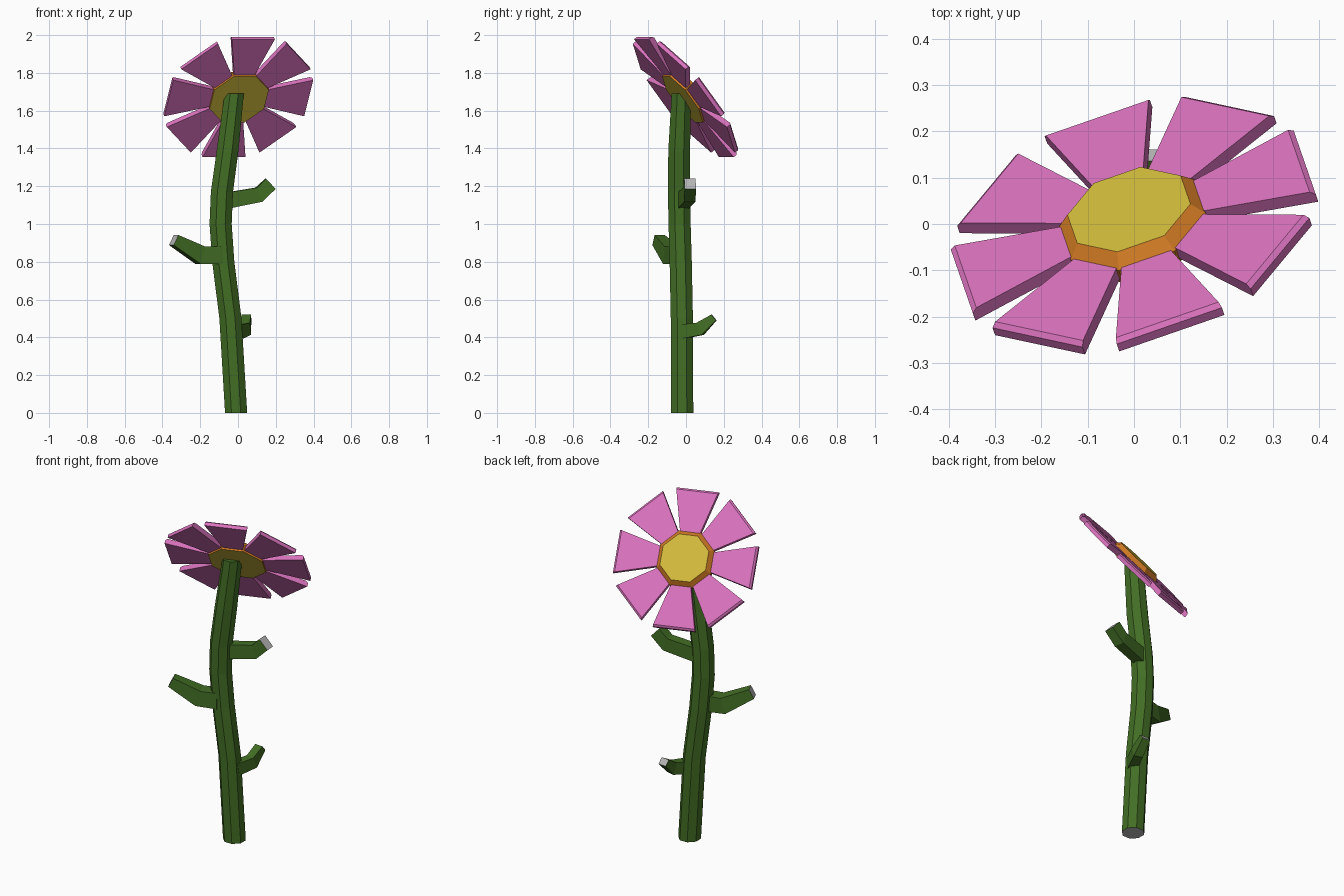
import bpy, bmesh, math
from mathutils import Vector

if "Cube" in bpy.data.objects:
    bpy.data.objects.remove(bpy.data.objects["Cube"])


def mat(name, col):
    m = bpy.data.materials.new(name)
    m.diffuse_color = (*col, 1)
    m.use_nodes = True
    m.node_tree.nodes["Principled BSDF"].inputs["Base Color"].default_value = m.diffuse_color
    return m


GREEN = mat("leaf green", (0.055, 0.155, 0.018))
GREY = mat("cut end grey", (0.48, 0.48, 0.48))
PINK = mat("petal pink", (0.70, 0.17, 0.51))
YELLOW = mat("centre yellow", (0.65, 0.50, 0.045))
ORANGE = mat("rim orange", (0.71, 0.22, 0.02))


def loft(name, rings, mats, start=0, end=0, side=0):
    """Skin a list of equal point rings, with capped ends."""
    bm = bmesh.new()
    vs = [[bm.verts.new(p) for p in r] for r in rings]
    n = len(vs[0])
    for a, b in zip(vs, vs[1:]):
        for i in range(n):
            j = (i + 1) % n
            bm.faces.new((a[i], a[j], b[j], b[i])).material_index = side
    bm.faces.new(vs[0][::-1]).material_index = start
    bm.faces.new(vs[-1]).material_index = end
    bmesh.ops.recalc_face_normals(bm, faces=bm.faces)
    me = bpy.data.meshes.new(name)
    bm.to_mesh(me)
    bm.free()
    for m in mats:
        me.materials.append(m)
    ob = bpy.data.objects.new(name, me)
    bpy.context.collection.objects.link(ob)
    return ob


# Stem: eight-sided tube along a gentle S, grey underneath
path = [(-.01, -.02, 0, .061), (-.04, -.022, .5, .061), (-.078, -.028, .8, .061),
        (-.092, -.034, 1.0, .061), (-.085, -.037, 1.17, .061),
        (-.055, -.036, 1.39, .06), (-.02, -.025, 1.69, .053)]
rings = [[(x + r * math.cos((i + .5) * math.pi / 4) * 1.04,
           y + r * math.sin((i + .5) * math.pi / 4) * 1.04, z) for i in range(8)]
         for x, y, z, r in path]
loft("stem", rings, [GREEN, GREY], start=1)


# Leaves: bent rectangular bars with grey cut ends
def leaf(name, pts):
    cs = [Vector(p[:3]) for p in pts]
    out = []
    for i, (c, p) in enumerate(zip(cs, pts)):
        t = (cs[min(i + 1, len(cs) - 1)] - cs[max(i - 1, 0)]).normalized()
        s = t.cross(Vector((0, 0, 1))).normalized()
        up = s.cross(t)
        w, h = p[3] / 2, p[4] / 2
        out.append([c + s * a * w + up * b * h for a, b in ((1, 1), (-1, 1), (-1, -1), (1, -1))])
    loft(name, out, [GREEN, GREY], end=1)


leaf("upper_leaf", [(-.08, -.02, 1.12, .06, .085), (.11, .018, 1.155, .06, .08),
                    (.172, .022, 1.213, .06, .075)])
leaf("middle_leaf", [(-.09, -.05, .835, .08, .095), (-.20, -.08, .835, .08, .095),
                     (-.34, -.145, .915, .06, .06)])
leaf("lower_leaf", [(0, -.02, .43, .052, .075), (.04, .075, .445, .052, .07),
                    (.045, .148, .505, .05, .04)])

# Flower head frame: N faces out, U runs uphill, V is level
C = Vector((0, 0, 1.675))
N = Vector((-.26, .75, .605)).normalized()
U = (Vector((0, 0, 1)) - N * N.z).normalized()
V = U.cross(N)


# Flower centre: octagonal disc, orange bevelled rim
def octagon(r, h):
    return [C + N * h + r * (U * math.cos(a) + V * math.sin(a))
            for a in ((i + .5) * math.pi / 4 for i in range(8))]


loft("flower_centre", [octagon(.165, -.025), octagon(.167, .012), octagon(.14, .042)],
     [YELLOW, ORANGE], side=1)

# Petals: eight flat wedges with a chamfered outer edge
for k in range(8):
    a = k * math.pi / 4
    d = U * math.cos(a) + V * math.sin(a)
    s = d.cross(N)
    profile = [(.145, -.015), (.392, -.015), (.392, .006), (.381, .015), (.145, .015)]
    sides = [[C + d * r + N * h + s * sgn * (.055 + (r - .145) * .264) for r, h in profile]
             for sgn in (-1, 1)]
    loft(f"petal_{k + 1}", sides, [PINK])
